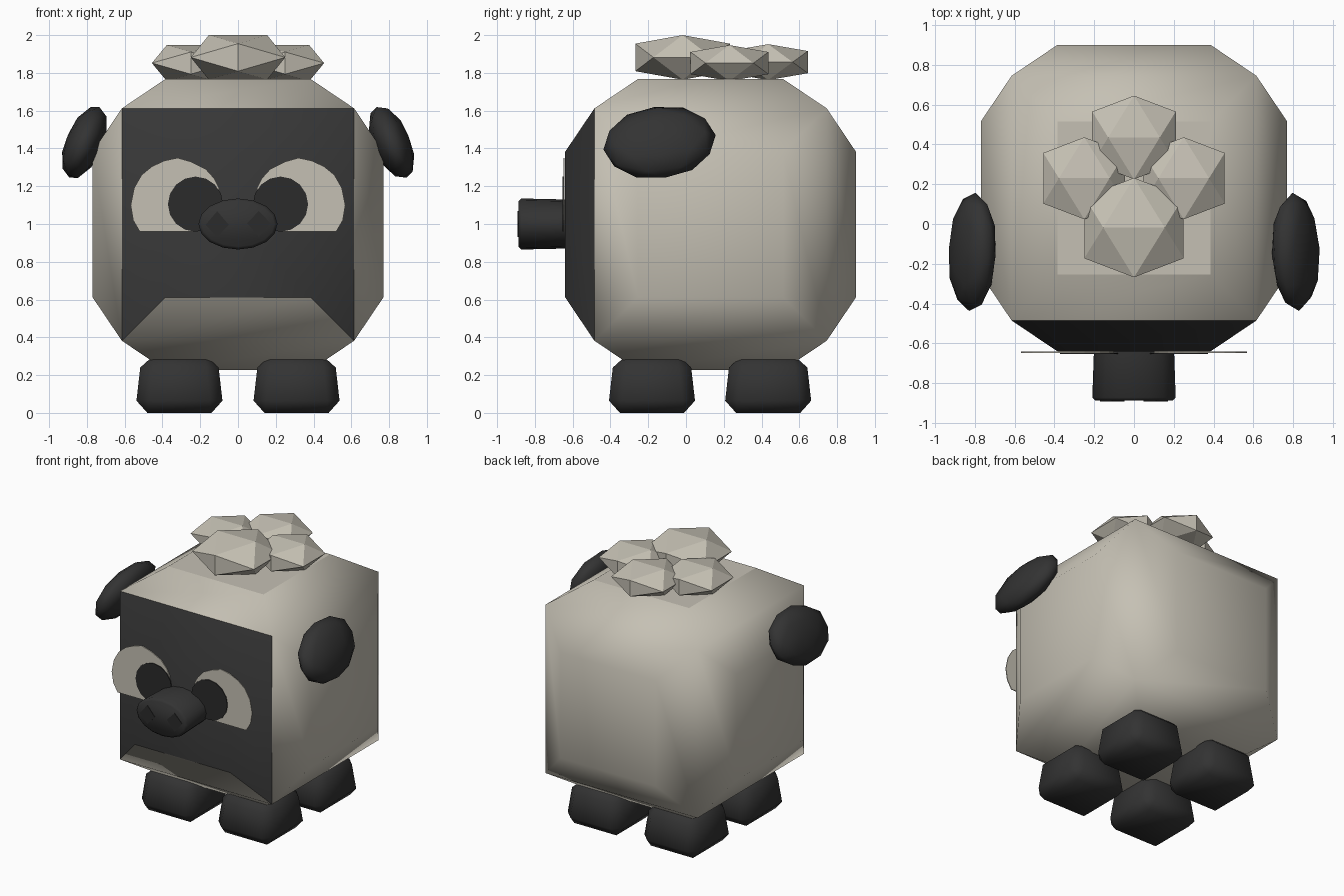
import bpy, bmesh, math
from mathutils import Matrix, Vector

if "Cube" in bpy.data.objects:
    bpy.data.objects.remove(bpy.data.objects["Cube"])


def material(name, rgb):
    m = bpy.data.materials.new(name)
    m.diffuse_color = (*rgb, 1)
    m.use_nodes = True
    m.node_tree.nodes["Principled BSDF"].inputs["Base Color"].default_value = m.diffuse_color
    return m


WOOL = material("cream_wool", (0.56, 0.53, 0.455))
FACE = material("charcoal_face", (0.038, 0.038, 0.038))
SKIN = material("dark_skin", (0.033, 0.033, 0.033))
PUPIL = material("pupil_black", (0.024, 0.024, 0.024))


def finish(bm, name, mats, loc=(0, 0, 0), rot=(0, 0, 0), smooth=None):
    bmesh.ops.recalc_face_normals(bm, faces=bm.faces)
    me = bpy.data.meshes.new(name)
    bm.to_mesh(me)
    bm.free()
    for m in mats:
        me.materials.append(m)
    if smooth:
        me.shade_smooth()
        me.set_sharp_from_angle(angle=math.radians(smooth))
    ob = bpy.data.objects.new(name, me)
    ob.location, ob.rotation_euler = loc, rot
    bpy.context.collection.objects.link(ob)
    return ob


def plate(name, points, y, mat, thick=0.006):
    """Thin flat plate facing the front, from (x, z) points."""
    bm = bmesh.new()
    f = bm.faces.new([bm.verts.new((x, y, z)) for x, z in points])
    r = bmesh.ops.extrude_face_region(bm, geom=[f])
    moved = [v for v in r["geom"] if isinstance(v, bmesh.types.BMVert)]
    bmesh.ops.translate(bm, verts=moved, vec=(0, thick, 0))
    return finish(bm, name, [mat])


# Body: cube with each side raised into a shallow frustum
bm = bmesh.new()
bmesh.ops.create_cube(bm, size=1.23)
bmesh.ops.inset_individual(bm, faces=bm.faces[:], thickness=0.23, depth=0.155,
                           use_even_offset=True)
bm.normal_update()
for f in bm.faces:
    f.smooth = True
    # front side is dark, except its lower slope
    if f.normal.y < -0.7 and f.normal.z > -0.3:
        f.material_index = 1
for e in bm.edges:
    a, b = e.link_faces
    top = max(a.normal.z, b.normal.z) > 0.99
    if a.material_index != b.material_index or top:
        e.smooth = False
finish(bm, "body", [WOOL, FACE], (0, 0.13, 0.997))

# Legs: bevelled blocks, slightly narrower at the top
for sx in (-1, 1):
    for y, end in ((-0.18, "front"), (0.435, "back")):
        bm = bmesh.new()
        bmesh.ops.create_cube(bm, size=1)
        for v in bm.verts:
            h = 0.235 if v.co.z < 0 else 0.2
            v.co = (math.copysign(h, v.co.x), math.copysign(h, v.co.y),
                    0.0 if v.co.z < 0 else 0.305)
        bmesh.ops.bevel(bm, geom=bm.edges[:], offset=0.065, segments=1,
                        affect='EDGES', profile=0.5)
        side = "left" if sx < 0 else "right"
        finish(bm, f"{end}_leg_{side}", [SKIN], (sx * 0.31, y, 0), smooth=60)

# Ears: flattened tilted ellipsoids
for sx in (-1, 1):
    bm = bmesh.new()
    bmesh.ops.create_icosphere(bm, subdivisions=2, radius=1)
    bmesh.ops.scale(bm, verts=bm.verts, vec=(0.1, 0.3, 0.205))
    finish(bm, "ear_left" if sx < 0 else "ear_right", [SKIN],
           (sx * 0.813, -0.14, 1.432),
           (math.radians(8), math.radians(-23 * sx), 0), smooth=80)

# Snout: oval cylinder with a softened rim
bm = bmesh.new()
bmesh.ops.create_cone(bm, cap_ends=True, segments=16, radius1=0.2, radius2=0.21,
                      depth=0.29, matrix=Matrix.Rotation(math.pi / 2, 4, 'X'))
bmesh.ops.scale(bm, verts=bm.verts, vec=(1, 1, 0.645))
rim = [e for e in bm.edges if all(v.co.y < -0.14 for v in e.verts)]
bmesh.ops.bevel(bm, geom=rim, offset=0.016, segments=1, affect='EDGES', profile=0.5)
finish(bm, "snout", [SKIN], (0, -0.743, 1.0), smooth=50)

# Eye whites, pupils and nostrils
EYE = [(0.22, 0.96), (0.52, 0.96), (0.555, 1.02), (0.568, 1.1), (0.55, 1.19),
       (0.51, 1.26), (0.455, 1.305), (0.39, 1.335), (0.32, 1.35), (0.25, 1.33),
       (0.17, 1.29), (0.125, 1.24), (0.1, 1.19), (0.12, 1.1)]
for sx in (-1, 1):
    side = "left" if sx < 0 else "right"
    plate(f"eye_{side}", [(sx * x, z) for x, z in EYE], -0.648, WOOL)
    ring = [(sx * 0.225 + 0.146 * math.cos(t * math.tau / 16),
             1.105 + 0.146 * math.sin(t * math.tau / 16)) for t in range(16)]
    plate(f"pupil_{side}", ring, -0.654, PUPIL)
    plate(f"nostril_{side}",
          [(sx * 0.11 + dx, 1.0 + dz) for dx, dz in
           ((-0.062, 0.005 * sx), (0, -0.068), (0.062, 0.005 * sx), (0, 0.068))],
          -0.891, PUPIL)

# Wool tuft: squashed icosahedra with a level top ridge
PHI = (1 + 5 ** 0.5) / 2
for name, loc, r, h in (("front", (0, -0.018, 1.882), 0.25, 0.118),
                        ("left", (-0.25, 0.23, 1.852), 0.206, 0.095),
                        ("right", (0.25, 0.23, 1.852), 0.206, 0.095),
                        ("back", (0, 0.435, 1.857), 0.21, 0.095)):
    bm = bmesh.new()
    for a in (-1 / PHI, 1 / PHI):
        for b in (-1, 1):
            for p in ((a, 0, b), (0, b, a), (b, a, 0)):
                bm.verts.new((p[0] * r, p[1] * r, p[2] * h))
    bmesh.ops.convex_hull(bm, input=bm.verts[:])
    finish(bm, f"wool_tuft_{name}", [WOOL], loc)
